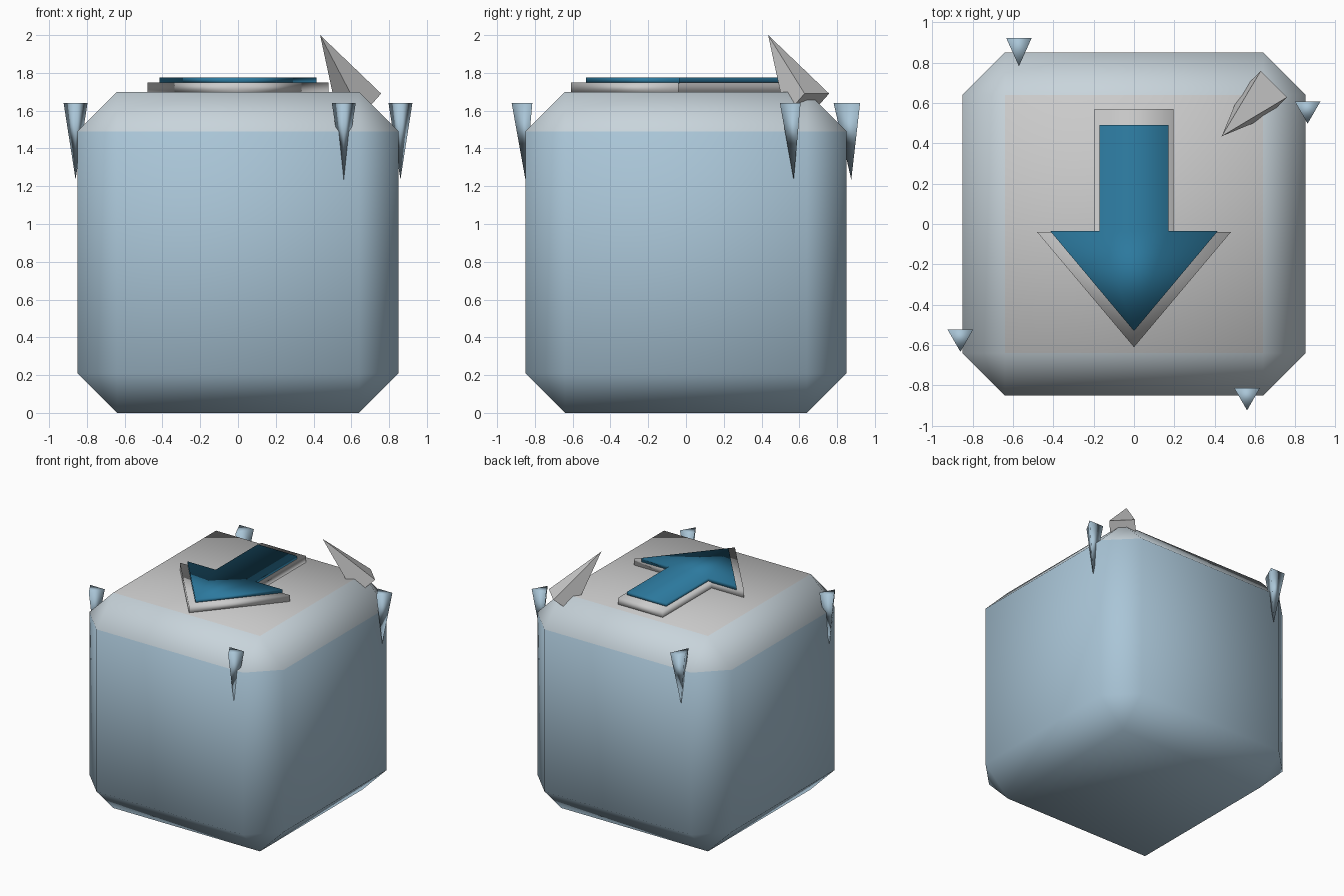
import bpy, bmesh
from math import sin, cos, pi, radians

if "Cube" in bpy.data.objects:
    bpy.data.objects.remove(bpy.data.objects["Cube"])


def material(name, rgb):
    m = bpy.data.materials.new(name)
    m.diffuse_color = (*rgb, 1)
    m.use_nodes = True
    m.node_tree.nodes["Principled BSDF"].inputs["Base Color"].default_value = m.diffuse_color
    return m


ICE = material("ice_blue", (0.40, 0.56, 0.68))
FROST = material("frosted_edge", (0.58, 0.66, 0.71))
DEEP = material("deep_blue", (0.025, 0.19, 0.34))
SNOW = material("snow_grey", (0.8, 0.8, 0.8))


def finish(name, bm, mats=(), smooth=True):
    bmesh.ops.recalc_face_normals(bm, faces=bm.faces)
    for f in bm.faces:
        f.smooth = smooth
    me = bpy.data.meshes.new(name)
    bm.to_mesh(me)
    bm.free()
    for m in mats:
        me.materials.append(m)
    ob = bpy.data.objects.new(name, me)
    bpy.context.collection.objects.link(ob)
    return ob


def prism(name, outline, z0, z1, mats=()):
    bm = bmesh.new()
    low = [bm.verts.new((x, y, z0)) for x, y in outline]
    top = [bm.verts.new((x, y, z1)) for x, y in outline]
    bm.faces.new(low)
    bm.faces.new(top)
    n = len(outline)
    for i in range(n):
        j = (i + 1) % n
        bm.faces.new((low[i], low[j], top[j], top[i]))
    return finish(name, bm, mats)


def spike(name, sides, radius, height, start, mats=(), smooth=True):
    """Pyramid with its base at the origin and tip along z (height may be negative)."""
    bm = bmesh.new()
    ring = [bm.verts.new((radius * cos(start + 2 * pi * i / sides),
                          radius * sin(start + 2 * pi * i / sides), 0)) for i in range(sides)]
    tip = bm.verts.new((0, 0, height))
    bm.faces.new(ring)
    for i in range(sides):
        bm.faces.new((ring[i], ring[(i + 1) % sides], tip))
    return finish(name, bm, mats, smooth)


def arrow(shaft_w, back, neck, head_w, tip):
    half = [(shaft_w, back), (shaft_w, neck), (head_w, neck)]
    return half + [(0, tip)] + [(-x, y) for x, y in reversed(half)]


# Chamfered block with a pale top
bm = bmesh.new()
bmesh.ops.create_cube(bm, size=1.7)
bmesh.ops.translate(bm, vec=(0, 0, 0.85), verts=bm.verts)
bmesh.ops.bevel(bm, geom=bm.edges[:], offset=0.21, offset_type='OFFSET',
                segments=1, profile=0.5, affect='EDGES')
bm.normal_update()
for f in bm.faces:
    f.material_index = 2 if f.normal.z > 0.9 else 1 if f.normal.z > 0.3 else 0
finish("block", bm, (ICE, FROST, SNOW))

# Two-layer arrow on top, pointing to the front
prism("arrow_base", arrow(0.195, 0.57, -0.04, 0.48, -0.61), 1.69, 1.75)
prism("arrow_inlay", arrow(0.17, 0.49, -0.035, 0.415, -0.53), 1.745, 1.775, (DEEP,))

# Three-sided icicles, one on each side
for name, x, y, sy in (("front", 0.56, -0.85, 1), ("right", 0.86, 0.57, 1),
                       ("back", -0.57, 0.875, 1.28), ("left", -0.86, -0.56, 1)):
    ob = spike("icicle_" + name, 3, 0.073, -0.405, -pi / 2, (ICE,))
    ob.location = (x, y, 1.64)
    ob.scale.y = sy

# Leaning square crystal on the back right corner
crystal = spike("crystal", 4, 0.13, 0.47, pi / 4, smooth=False)
crystal.rotation_euler = (0, radians(-38.6), radians(45))
crystal.location = (0.642, 0.642, 1.633)
